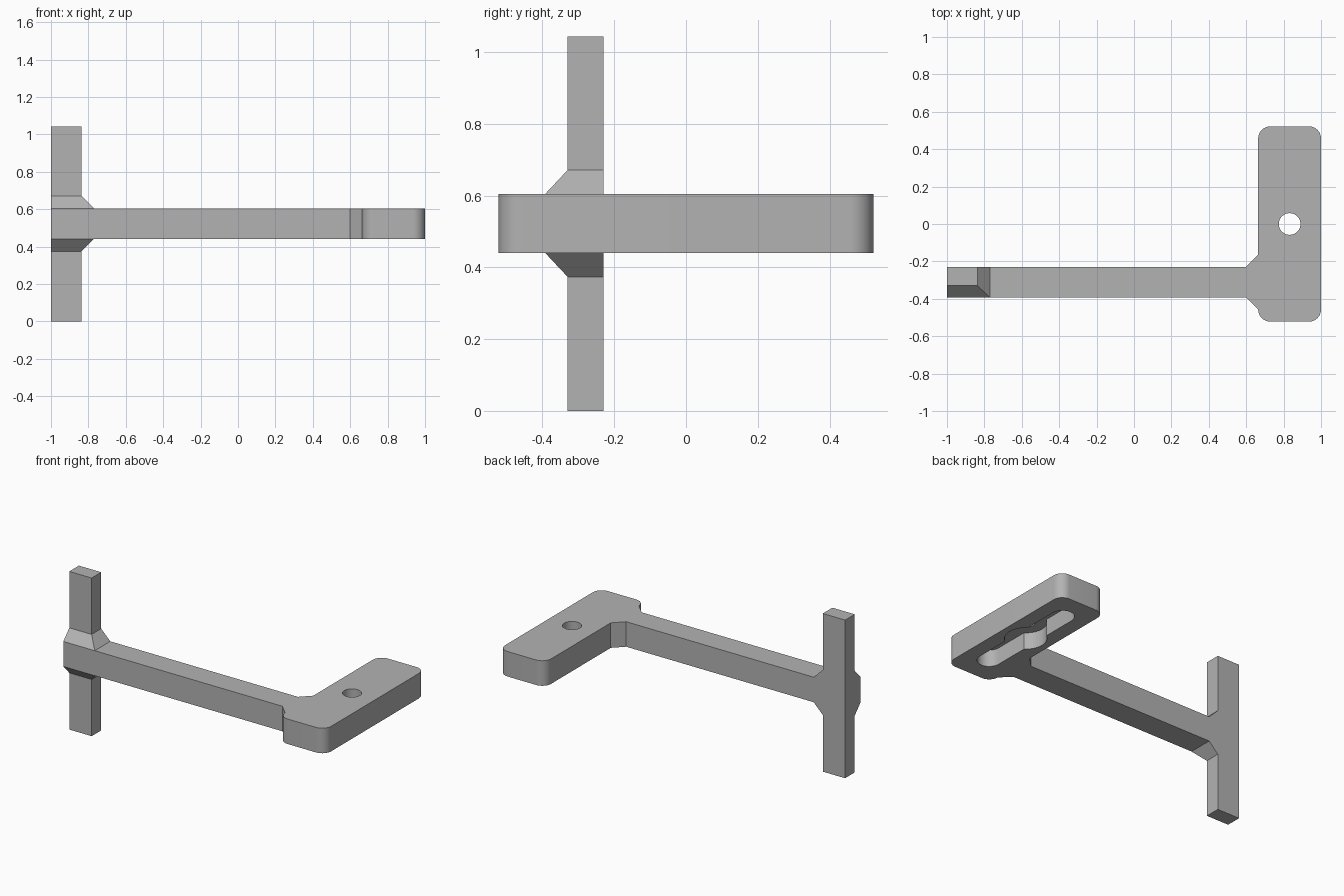
import bpy, bmesh
from math import pi, cos, sin, acos

if "Cube" in bpy.data.objects:
    bpy.data.objects.remove(bpy.data.objects["Cube"])

grey = bpy.data.materials.new("plain grey")
grey.use_nodes = True
grey.diffuse_color = (0.45, 0.45, 0.45, 1)
grey.node_tree.nodes["Principled BSDF"].inputs["Base Color"].default_value = grey.diffuse_color

Z0, Z1 = 0.44, 0.605            # underside and top of the arm and plate
BACK, FRONT = -0.23, -0.392     # arm sides
CH = 0.066                      # chamfer size
PX, PY = 0.832, 0.0             # centre of the plate
HALF_X, HALF_Y, RADIUS = 0.168, 0.522, 0.065


def arc(cx, cy, r, a0, a1, n=12):
    """Points along a circular arc."""
    return [(cx + r * cos(a0 + (a1 - a0) * i / n),
             cy + r * sin(a0 + (a1 - a0) * i / n)) for i in range(n + 1)]


def loft(bm, sections):
    """Skin a stack of (outline, height) sections and cap both ends."""
    rings = [[bm.verts.new((x, y, z)) for x, y in pts] for pts, z in sections]
    for low, high in zip(rings, rings[1:]):
        for i in range(len(low)):
            j = (i + 1) % len(low)
            bm.faces.new((low[i], low[j], high[j], high[i]))
    bm.faces.new(rings[0][::-1])
    bm.faces.new(rings[-1])


def make(name, bm):
    bmesh.ops.recalc_face_normals(bm, faces=bm.faces)
    mesh = bpy.data.meshes.new(name)
    bm.to_mesh(mesh)
    bm.free()
    mesh.materials.append(grey)
    ob = bpy.data.objects.new(name, mesh)
    bpy.context.collection.objects.link(ob)
    return ob


def rect(x1, y0):
    return [(-1, y0), (x1, y0), (x1, BACK), (-1, BACK)]


# Upright post, flaring out to the arm's section at mid height
post = rect(-0.837, FRONT + CH - 0.004)
flare = rect(-0.771, FRONT)
bm = bmesh.new()
loft(bm, [(post, 0), (post, Z0 - CH), (flare, Z0),
          (flare, Z1), (post, Z1 + CH), (post, 1.043)])

# Arm with chamfered root and rounded mounting plate, in one outline
left, right = PX - HALF_X, PX + HALF_X
ix, iy = HALF_X - RADIUS, HALF_Y - RADIUS
outline = [(-0.771, FRONT), (left - CH, FRONT), (left, FRONT - CH)]
corners = [(-ix, -iy, pi), (ix, -iy, 1.5 * pi), (ix, iy, 0), (-ix, iy, pi / 2)]
for cx, cy, a in corners:
    outline += arc(PX + cx, PY + cy, RADIUS, a, a + pi / 2)
outline += [(left, BACK + CH), (left - CH, BACK), (-0.771, BACK)]
loft(bm, [(outline, Z0), (outline, Z1)])

# Weld the two and drop the faces inside the joint
bmesh.ops.remove_doubles(bm, verts=bm.verts, dist=1e-4)
inner = [f for f in bm.faces
         if all(abs(v.co.x + 0.771) < 1e-3 for v in f.verts)]
bmesh.ops.delete(bm, geom=inner, context='FACES')
# Make the faces that run on across the joint continuous
seams = [e for e in bm.edges
         if all(abs(v.co.x + 0.771) < 1e-3 for v in e.verts)
         and abs(e.verts[0].co.z - e.verts[1].co.z) > 0.1]
bmesh.ops.dissolve_edges(bm, edges=seams, use_verts=False)
bracket = make("bracket", bm)

# Pocket cutter for the underside: long slot with a round hub
HUB, SLOT, REACH, DEPTH = 0.125, 0.072, 0.335, 0.11
a = acos(SLOT / HUB)
pocket = (arc(PX, PY, HUB, -a, a) + arc(PX, PY + REACH, SLOT, 0, pi)
          + arc(PX, PY, HUB, pi - a, pi + a) + arc(PX, PY - REACH, SLOT, pi, 2 * pi))
bm = bmesh.new()
loft(bm, [(pocket, Z0 - 0.1), (pocket, Z0 + DEPTH)])
pocket_cutter = make("pocket_cutter", bm)

# Screw hole cutter
bm = bmesh.new()
ring = arc(PX, PY, 0.058, 0, 2 * pi, 32)[:-1]
loft(bm, [(ring, Z0 - 0.2), (ring, Z1 + 0.1)])
hole_cutter = make("hole_cutter", bm)

for cutter in (pocket_cutter, hole_cutter):
    mod = bracket.modifiers.new("cut", 'BOOLEAN')
    mod.operation, mod.solver, mod.object = 'DIFFERENCE', 'EXACT', cutter
bpy.context.view_layer.update()
graph = bpy.context.evaluated_depsgraph_get()
cut_mesh = bpy.data.meshes.new_from_object(bracket.evaluated_get(graph))
bracket.modifiers.clear()
bracket.data = cut_mesh
for cutter in (pocket_cutter, hole_cutter):
    bpy.data.objects.remove(cutter)

bpy.ops.object.select_all(action='DESELECT')
bracket.select_set(True)
bpy.context.view_layer.objects.active = bracket
bpy.ops.object.shade_smooth_by_angle(angle=pi / 6)
